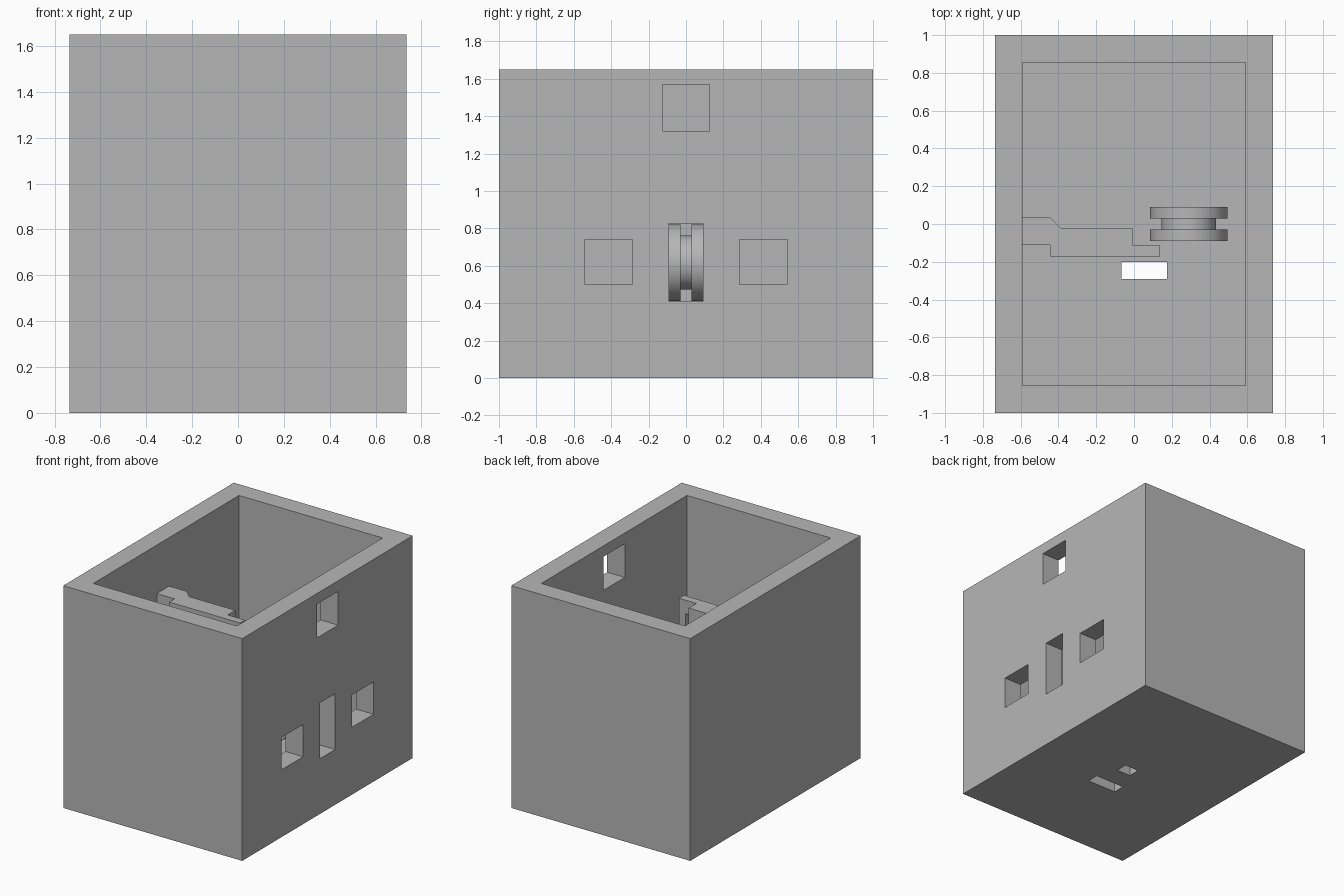
import bpy, bmesh, math
from mathutils import Matrix

cube = bpy.data.objects.get("Cube")
if cube:
    bpy.data.objects.remove(cube)

grey = bpy.data.materials.new("plain_grey")
grey.use_nodes = True
grey.diffuse_color = (0.47, 0.47, 0.47, 1)
grey.node_tree.nodes["Principled BSDF"].inputs["Base Color"].default_value = (0.47, 0.47, 0.47, 1)


def finish(name, bm):
    bmesh.ops.recalc_face_normals(bm, faces=bm.faces[:])
    mesh = bpy.data.meshes.new(name)
    bm.to_mesh(mesh)
    bm.free()
    mesh.materials.append(grey)
    obj = bpy.data.objects.new(name, mesh)
    bpy.context.collection.objects.link(obj)
    return obj


def box(name, xs, ys, zs):
    bm = bmesh.new()
    size = [b - a for a, b in (xs, ys, zs)]
    mid = [(a + b) / 2 for a, b in (xs, ys, zs)]
    bmesh.ops.create_cube(bm, size=1, matrix=Matrix.Translation(mid) @ Matrix.Diagonal((*size, 1)))
    return finish(name, bm)


def prism(name, outline, z0, z1):
    bm = bmesh.new()
    base = bm.faces.new([bm.verts.new((x, y, z0)) for x, y in outline])
    top = bmesh.ops.extrude_face_region(bm, geom=[base])["geom"]
    bmesh.ops.translate(bm, vec=(0, 0, z1 - z0),
                        verts=[v for v in top if isinstance(v, bmesh.types.BMVert)])
    return finish(name, bm)


def apply_boolean(target, other, operation):
    mod = target.modifiers.new("cut", "BOOLEAN")
    mod.operation = operation
    mod.solver = "EXACT"
    mod.object = other
    bpy.context.view_layer.objects.active = target
    bpy.ops.object.modifier_apply(modifier=mod.name)
    bpy.data.objects.remove(other)


# Open-topped housing with its openings
W, D, H, T = 0.735, 1.0, 1.65, 0.145
housing = box("housing", (-W, W), (-D, D), (0, H))
wall = (W - T - 0.05, W + 0.05)
openings = [
    ((T - W, W - T), (T - D, D - T), (T, H + 0.1)),    # cavity
    (wall, (-0.125, 0.125), (1.32, 1.57)),             # upper window
    (wall, (-0.54, -0.285), (0.5, 0.74)),              # side windows
    (wall, (0.285, 0.54), (0.5, 0.74)),
    (wall, (-0.09, 0.09), (0.41, 0.825)),              # wheel slot
    ((-0.065, 0.175), (-0.29, -0.2), (-0.1, T + 0.1)), # floor slot
    ((0, 0.115), (-0.045, 0.045), (-0.1, 0.11)),       # underside pocket
]
for spans in openings:
    apply_boolean(housing, box("cutter", *spans), "DIFFERENCE")

# Bracket on the inner wall, with an overhanging tip
TOP, LOW = 1.29, 0.98
bracket = prism("bracket_arm", [
    (-0.59, 0.035), (-0.445, 0.035), (-0.385, -0.025), (-0.005, -0.025),
    (-0.005, -0.115), (0.138, -0.115), (0.138, -0.172), (-0.445, -0.172),
    (-0.445, -0.11), (-0.59, -0.11)], LOW, TOP)
apply_boolean(bracket, box("cutter", (-0.005, 0.085), (-0.3, 0.1), (0.8, TOP - 0.1)), "DIFFERENCE")

# Grooved wheel, turned about the y axis
bm = bmesh.new()
profile = [(0, -0.09), (0.205, -0.09), (0.205, -0.03), (0.145, -0.03),
           (0.145, 0.03), (0.205, 0.03), (0.205, 0.09), (0, 0.09)]
verts = [bm.verts.new((r, y, 0)) for r, y in profile]
edges = [bm.edges.new(pair) for pair in zip(verts, verts[1:])]
bmesh.ops.spin(bm, geom=verts + edges, cent=(0, 0, 0), axis=(0, 1, 0),
               angle=math.tau, steps=64)
bmesh.ops.remove_doubles(bm, verts=bm.verts[:], dist=0.0005)
wheel = finish("grooved_wheel", bm)
wheel.location = (0.29, 0, 0.617)
bpy.ops.object.select_all(action="DESELECT")
wheel.select_set(True)
bpy.context.view_layer.objects.active = wheel
bpy.ops.object.shade_smooth_by_angle(angle=math.radians(30))
